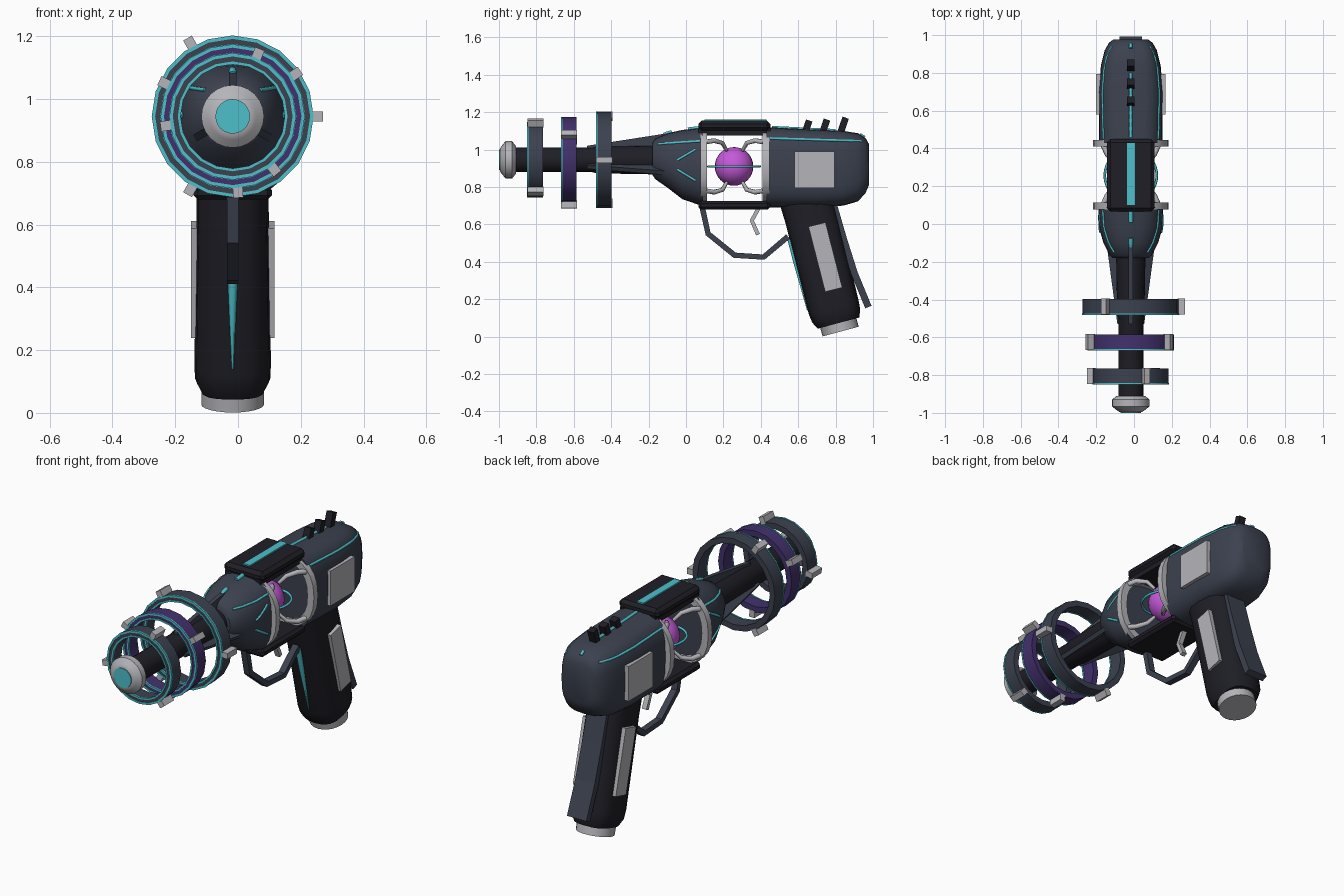
import bpy, bmesh, math
from mathutils import Vector, Matrix
from mathutils.bvhtree import BVHTree

if "Cube" in bpy.data.objects:
    bpy.data.objects.remove(bpy.data.objects["Cube"])

X = -0.017      # centre line of the body
AX = 0.945      # height of the barrel axis


def material(name, rgb):
    m = bpy.data.materials.new(name)
    m.diffuse_color = (*rgb, 1)
    m.use_nodes = True
    m.node_tree.nodes["Principled BSDF"].inputs["Base Color"].default_value = m.diffuse_color
    return m


SLATE = material("slate", (0.044, 0.053, 0.078))
BLACK = material("near_black", (0.013, 0.013, 0.019))
GREY = material("light_grey", (0.46, 0.46, 0.49))
TEAL = material("teal", (0.075, 0.53, 0.60))
PURPLE = material("purple", (0.055, 0.03, 0.15))
MAGENTA = material("magenta", (0.56, 0.10, 0.69))


def finish(name, bm, mat, smooth=35):
    bmesh.ops.recalc_face_normals(bm, faces=bm.faces)
    me = bpy.data.meshes.new(name)
    bm.to_mesh(me)
    bm.free()
    me.materials.append(mat)
    ob = bpy.data.objects.new(name, me)
    bpy.context.collection.objects.link(ob)
    if smooth:
        bpy.ops.object.select_all(action='DESELECT')
        ob.select_set(True)
        bpy.context.view_layer.objects.active = ob
        bpy.ops.object.shade_smooth_by_angle(angle=math.radians(smooth))
    return ob


def skin(name, rings, mat, loop=False, smooth=35):
    """Bridge successive point rings; cap the ends unless looped."""
    bm = bmesh.new()
    vs = [[bm.verts.new(p) for p in r] for r in rings]
    n = len(vs[0])
    pairs = list(zip(vs, vs[1:])) + ([(vs[-1], vs[0])] if loop else [])
    for a, b in pairs:
        for i in range(n):
            j = (i + 1) % n
            bm.faces.new((a[i], a[j], b[j], b[i]))
    if not loop:
        bm.faces.new(vs[0])
        bm.faces.new(vs[-1])
    return finish(name, bm, mat, smooth)


def section(y, cz, hx, hv, e=2, n=24, tilt=90):
    """Rounded outline; tilt is the angle of its second axis from +y."""
    pts = []
    t = math.radians(tilt)
    for i in range(n):
        a = 2 * math.pi * i / n
        c, s = math.cos(a), math.sin(a)
        u = hx * math.copysign(abs(c) ** (2 / e), c)
        v = hv * math.copysign(abs(s) ** (2 / e), s)
        pts.append(Vector((X + u, y + v * math.cos(t), cz + v * math.sin(t))))
    return pts


def lathe(name, profile, mat, n=24, loop=False):
    return skin(name, [section(y, AX, r, r, n=n) for y, r in profile], mat, loop)


def annulus(name, y0, y1, r0, r1, mat, n=20):
    return lathe(name, [(y0, r0), (y0, r1), (y1, r1), (y1, r0)], mat, n, True)


def box(name, size, loc, mat, rot=None, bevel=0.0):
    bm = bmesh.new()
    bmesh.ops.create_cube(bm, size=1, matrix=Matrix.Diagonal((*size, 1)))
    if bevel:
        bmesh.ops.bevel(bm, geom=bm.edges[:], offset=bevel, segments=1, affect='EDGES')
    bm.transform(Matrix.Translation(loc) @ (rot or Matrix()))
    return finish(name, bm, mat, 0)


def band(name, pts, half, thick, mat):
    """Flat strap following a path of (y, z) points."""
    P = [Vector(p) for p in pts]
    rings = []
    for i, p in enumerate(P):
        d = (P[min(i + 1, len(P) - 1)] - P[max(i - 1, 0)]).normalized()
        o = Vector((-d.y, d.x)) * thick / 2
        rings.append([(X + s * half, p.x + k * o.x, p.y + k * o.y)
                      for s, k in ((-1, -1), (1, -1), (1, 1), (-1, 1))])
    return skin(name, rings, mat, smooth=0)


def tube(name, pts, radii, mat, res=1, cyclic=False):
    cu = bpy.data.curves.new(name, 'CURVE')
    cu.dimensions = '3D'
    cu.bevel_depth = 1
    cu.bevel_resolution = res
    cu.use_fill_caps = True
    sp = cu.splines.new('POLY')
    sp.points.add(len(pts) - 1)
    for q, p, r in zip(sp.points, pts, radii):
        q.co = (*p, 1)
        q.radius = r
    sp.use_cyclic_u = cyclic
    cu.materials.append(mat)
    ob = bpy.data.objects.new(name, cu)
    bpy.context.collection.objects.link(ob)
    bpy.ops.object.select_all(action='DESELECT')
    ob.select_set(True)
    bpy.context.view_layer.objects.active = ob
    bpy.ops.object.convert(target='MESH')


def surface_line(name, body, a, b, axis, r=0.007, steps=8):
    """Glowing line laid on a body; a, b are (y, z) for sides or (y, x) on top."""
    tree = BVHTree.FromPolygons([v.co for v in body.data.vertices],
                                [p.vertices[:] for p in body.data.polygons])
    for side in ((-1, 1) if axis == 'x' else (1,)):
        pts = []
        for i in range(steps + 1):
            y, w = Vector(a).lerp(Vector(b), i / steps)
            o = Vector((X + side, y, w)) if axis == 'x' else Vector((X + w, y, 2))
            d = Vector((-side, 0, 0)) if axis == 'x' else Vector((0, 0, -1))
            hit = tree.ray_cast(o, d)[0]
            if hit:
                pts.append(hit)
        tube(name, pts, [r] * len(pts), TEAL)


# Muzzle and barrel
lathe("muzzle_cap", [(-.91, .075), (-.93, .1), (-.965, .1), (-.985, .075), (-.995, .06)], GREY)
lathe("muzzle_lens", [(-.99, .055), (-1.0, .055)], TEAL)
lathe("barrel", [(-.92, .066), (-.5, .066), (-.48, .072), (-.15, .078)], BLACK, 16)

# Three tapered fins around the barrel root
for k in range(3):
    rot = Matrix.Translation((X, 0, AX)) @ Matrix.Rotation(math.radians(120 * k), 4, 'Y')
    prof = [(-.53, .05), (-.53, .075), (-.08, .145), (-.08, .05)]
    skin("barrel_fin", [[rot @ Vector((s * .012, y, r)) for y, r in prof] for s in (-1, 1)],
         SLATE, smooth=0)

# Floating rings with glowing front edges and clips
for y, r, mat, a0 in ((-.805, .2, SLATE, 68), (-.625, .228, PURPLE, 34), (-.437, .256, SLATE, 0)):
    annulus("coil_ring", y - .04, y + .04, r - .032, r, mat)
    annulus("coil_glow_outer", y - .044, y - .036, r - .009, r + .002, TEAL)
    annulus("coil_glow_inner", y - .044, y - .036, r - .034, r - .025, TEAL)
    for k in range(3):
        a = math.radians(a0 + 120 * k)
        box("coil_clip", (.04, .086, .032),
            (X + (r + .012) * math.cos(a), y, AX + (r + .012) * math.sin(a)), GREY,
            Matrix.Rotation(-a, 4, 'Y'))

# Front and rear body shells
front = skin("front_body", [section(*s) for s in (
    (-.18, .95, .095, .085, 2), (-.165, .95, .112, .108, 2.1), (-.1, .942, .145, .145, 2.2),
    (-.02, .92, .168, .185, 2.5), (.09, .907, .172, .21, 2.8))], SLATE)
rear = skin("rear_body", [section(*s) for s in (
    (.43, .905, .168, .215, 3.2), (.7, .9, .17, .207, 3.6), (.84, .9, .158, .2, 3.6),
    (.92, .905, .138, .182, 3.4), (.96, .915, .115, .147, 3.2), (.978, .92, .09, .11, 3))], SLATE)

# Reactor frame: end hoops, claws, core and orbit ring
for y in (.095, .428):
    skin("reactor_hoop", [section(yy, .91, hx, hz, 2.4) for yy, hx, hz in (
        (y - .018, .16, .165), (y - .018, .2, .2), (y + .018, .2, .2), (y + .018, .16, .165))],
        GREY, True)
for sx in (-1, 1):
    for sy in (-1, 1):
        for sz in (-1, 1):
            path = ((.145, .155, .13), (.125, .11, .138), (.09, .065, .125), (.058, .042, .085))
            tube("reactor_claw", [(X + sx * a, .26 + sy * b, .91 + sz * c) for a, b, c in path],
                 [.014, .014, .012, .009], GREY)
bm = bmesh.new()
bmesh.ops.create_uvsphere(bm, u_segments=24, v_segments=16, radius=.103,
                          matrix=Matrix.Translation((X, .257, .91)))
finish("reactor_core", bm, MAGENTA, 60)
tube("orbit_ring", [(X + .138 * math.cos(i * math.pi / 16), .257 + .138 * math.sin(i * math.pi / 16), .91)
                    for i in range(32)], [.007] * 32, TEAL, 1, True)

# Top and bottom rails
box("top_rail", (.25, .385, .055), (X, .258, 1.127), BLACK, bevel=.018)
box("top_rail_base", (.22, .385, .04), (X, .258, 1.095), BLACK)
box("top_rail_light", (.042, .33, .012), (X, .265, 1.156), TEAL)
box("bottom_rail", (.25, .385, .045), (X, .258, .702), BLACK, bevel=.014)

# Side plates and top knobs
for s in (-1, 1):
    box("side_plate", (.024, .215, .195), (X + s * .172, .687, .892), GREY)
for y, z in ((.645, 1.115), (.74, 1.12), (.84, 1.13)):
    box("top_knob", (.04, .036, .085), (X, y, z), BLACK, Matrix.Rotation(-.33, 4, 'X'))

# Glowing lines on the shells
surface_line("front_side_line", front, (-.15, 1.03), (.075, 1.045), 'x')
surface_line("chevron_upper", front, (-.045, .945), (.05, 1.0), 'x')
surface_line("chevron_lower", front, (-.045, .893), (.05, .835), 'x')
surface_line("rear_side_line", rear, (.45, 1.06), (.94, 1.045), 'x')
surface_line("front_top_line", front, (-.12, 0), (-.075, 0), 'z', .012, 3)
surface_line("front_top_dash", front, (.01, 0), (.075, 0), 'z', .012, 3)
surface_line("rear_top_line", rear, (.46, 0), (.8, 0), 'z', .009)
surface_line("rear_top_dot", rear, (.93, 0), (.955, 0), 'z', .009, 2)

# Grip with end cap, back spine, side panels and front light
skin("grip", [section(y, z, hx, hv, 2.7, 16, 15) for y, z, hx, hv in (
    (.635, .77, .115, .146), (.67, .64, .115, .142), (.79, .155, .122, .138),
    (.803, .11, .12, .133), (.815, .072, .1, .115))], BLACK)
skin("grip_cap", [section(y, z, .1, .1, 2, 24, 15) for y, z in ((.812, .08), (.827, .027))], GREY)
band("grip_spine", [(.785, .72), (.84, .53), (.9, .34), (.975, .158)], .06, .036, SLATE)
for s in (-1, 1):
    box("grip_panel", (.026, .094, .36), (X + s * .12, .745, .425), GREY,
        Matrix.Rotation(math.radians(14.4), 4, 'X'))
tube("grip_light", [(X, .557, .52), (X, .586, .4), (X, .65, .14)], [.017, .015, .003], TEAL)

# Trigger and guard
band("trigger_guard", [(.085, .7), (.118, .55), (.26, .435), (.415, .425), (.545, .535)],
     .018, .03, SLATE)
band("trigger", [(.395, .7), (.352, .62), (.385, .545)], .014, .022, GREY)
